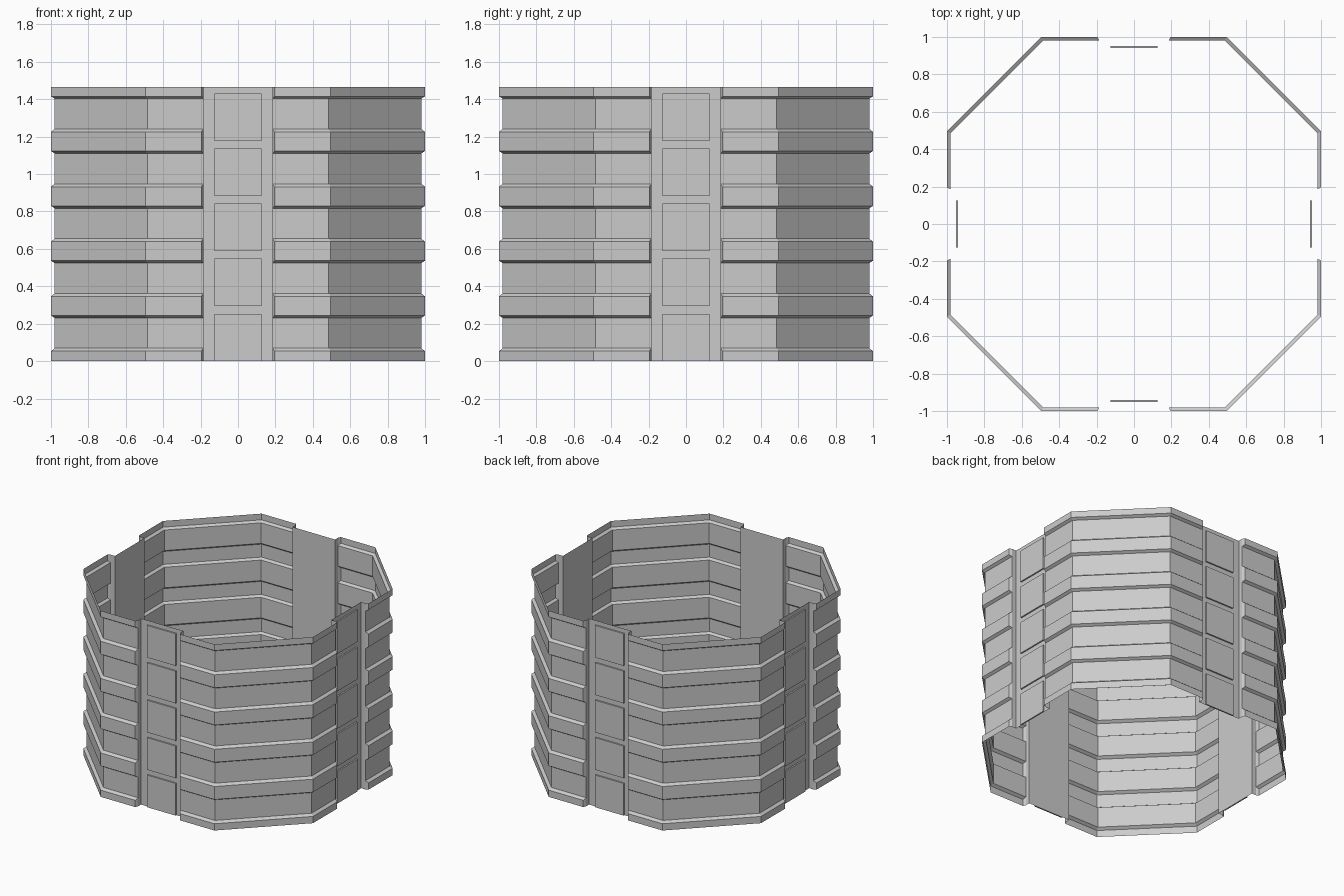
import bpy, bmesh
from math import radians
from mathutils import Matrix

if "Cube" in bpy.data.objects:
    bpy.data.objects.remove(bpy.data.objects["Cube"])

H = 1.465           # total height
PITCH = H / 5       # spacing of the bands
OUT, IN = 1.0, 0.98 # scale of band and of recessed wall
BACK = 0.942        # depth of the channel wall
HALF = 0.185        # half width of the channel


def finish(name, bm, turn):
    bmesh.ops.rotate(bm, verts=bm.verts, cent=(0, 0, 0),
                     matrix=Matrix.Rotation(radians(90 * turn), 3, 'Z'))
    me = bpy.data.meshes.new(name)
    bm.to_mesh(me)
    bm.free()
    ob = bpy.data.objects.new(name, me)
    bpy.context.collection.objects.link(ob)
    return ob


# vertical profile of the ribbed wall: (scale, z)
profile = [(OUT, 0)]
for i in range(5):
    z = i * PITCH
    profile += [(OUT, z + 0.053), (IN, z + 0.069),
                (IN, z + 0.231), (OUT, z + 0.244)]
profile.append((OUT, H))


def wall_row(s, z):
    # plan of one corner: channel side, band end, front, diagonal, side, mirrored
    end = HALF + (s - IN) * 0.5
    return [(HALF, -BACK, z), (HALF, -IN, z), (end, -s, z), (0.495 * s, -s, z),
            (s, -0.495 * s, z), (s, -end, z), (IN, -HALF, z), (BACK, -HALF, z)]


def ribbed_corner(turn):
    bm = bmesh.new()
    rows = [[bm.verts.new(p) for p in wall_row(s, z)] for s, z in profile]
    for a, b in zip(rows, rows[1:]):
        for k in range(len(a) - 1):
            bm.faces.new((a[k], a[k + 1], b[k + 1], b[k]))
    bmesh.ops.remove_doubles(bm, verts=bm.verts, dist=1e-5)
    finish("ribbed_wall_corner", bm, turn)


def channel_wall(turn):
    bm = bmesh.new()
    bm.faces.new([bm.verts.new((x, -BACK, z)) for x, z in
                  ((-HALF, 0), (HALF, 0), (HALF, H), (-HALF, H))])
    finish("channel_wall", bm, turn)


def raised_panels(turn):
    bm = bmesh.new()
    for i in range(5):
        z = i * 0.2945
        made = bmesh.ops.create_cube(bm, size=1)["verts"]
        bmesh.ops.scale(bm, verts=made, vec=(0.25, 0.011, 0.253))
        bmesh.ops.translate(bm, verts=made, vec=(0, -BACK - 0.0055, z + 0.1265))
    # open towards the wall behind
    hidden = [f for f in bm.faces if f.normal.y > 0.9]
    bmesh.ops.delete(bm, geom=hidden, context='FACES')
    finish("raised_panels", bm, turn)


for turn in range(4):
    ribbed_corner(turn)
    channel_wall(turn)
    raised_panels(turn)
